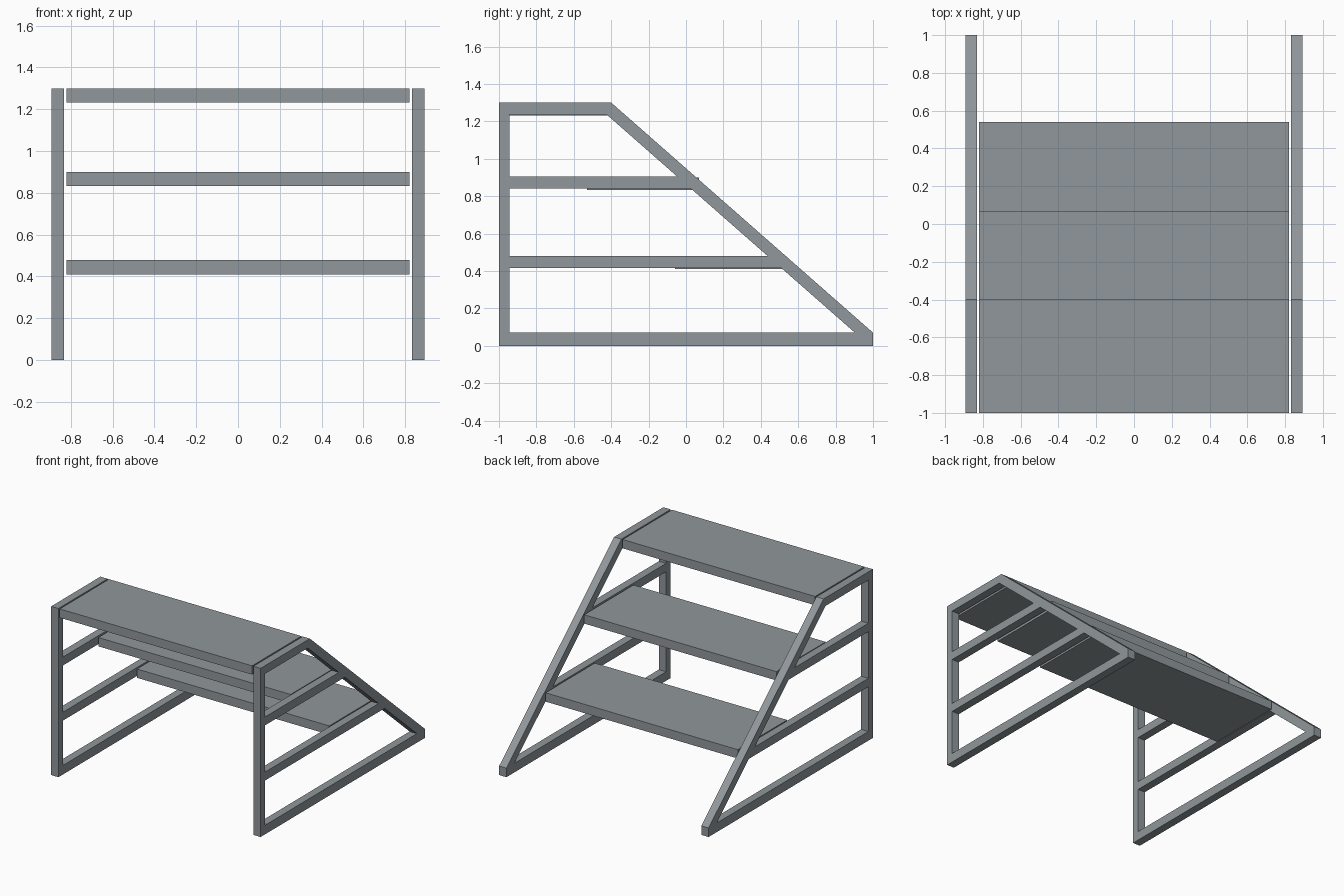
import bpy
import math

if "Cube" in bpy.data.objects:
    bpy.data.objects.remove(bpy.data.objects["Cube"], do_unlink=True)


def make_material(name, color):
    mat = bpy.data.materials.new(name)
    mat.use_nodes = True
    mat.diffuse_color = color
    mat.node_tree.nodes["Principled BSDF"].inputs["Base Color"].default_value = color
    return mat


steel = make_material("steel grey", (0.28, 0.31, 0.325, 1))

HEIGHT = 1.30        # top of the stand
TOE = 0.07           # height of the blunt rear end
TOP_BACK = -0.40     # where the sloping rail meets the top bar
RAIL = 0.097         # sloping rail, measured along y
POST_INNER = -0.945  # inner face of the front post


def slope_y(z):
    """Outer edge of the sloping rail at a given height."""
    return 1 + (z - TOE) * (TOP_BACK - 1) / (HEIGHT - TOE)


def add_outline(curve, points):
    spline = curve.splines.new('POLY')
    spline.points.add(len(points) - 1)
    for p, (y, z) in zip(spline.points, points):
        p.co = (y, z, 0, 1)
    spline.use_cyclic_u = True


def side_frame(name, x):
    """Flat welded frame: outer outline with four openings."""
    curve = bpy.data.curves.new(name, 'CURVE')
    curve.dimensions = '2D'
    curve.fill_mode = 'BOTH'
    curve.extrude = 0.031
    add_outline(curve, [(-1, 0), (1, 0), (1, TOE), (TOP_BACK, HEIGHT), (-1, HEIGHT)])
    for low, high in ((0.07, 0.415), (0.48, 0.84), (0.905, 1.237)):
        add_outline(curve, [(POST_INNER, low), (slope_y(low) - RAIL, low),
                            (slope_y(high) - RAIL, high), (POST_INNER, high)])
    obj = bpy.data.objects.new(name, curve)
    bpy.context.collection.objects.link(obj)
    obj.location.x = x
    obj.rotation_euler = (math.pi / 2, 0, math.pi / 2)
    curve.materials.append(steel)
    bpy.ops.object.select_all(action='DESELECT')
    obj.select_set(True)
    bpy.context.view_layer.objects.active = obj
    bpy.ops.object.convert(target='MESH')
    bpy.ops.object.shade_flat()


def tread(name, back, top):
    bpy.ops.mesh.primitive_cube_add(size=1, location=(0, back - 0.3, top - 0.034))
    obj = bpy.context.object
    obj.name = name
    obj.scale = (1.64, 0.6, 0.068)
    obj.data.materials.append(steel)


# Side frames
side_frame("left_side_frame", 0.862)
side_frame("right_side_frame", -0.862)

# Treads
tread("top_tread", TOP_BACK, HEIGHT)
tread("middle_tread", 0.07, 0.90)
tread("bottom_tread", 0.54, 0.478)
